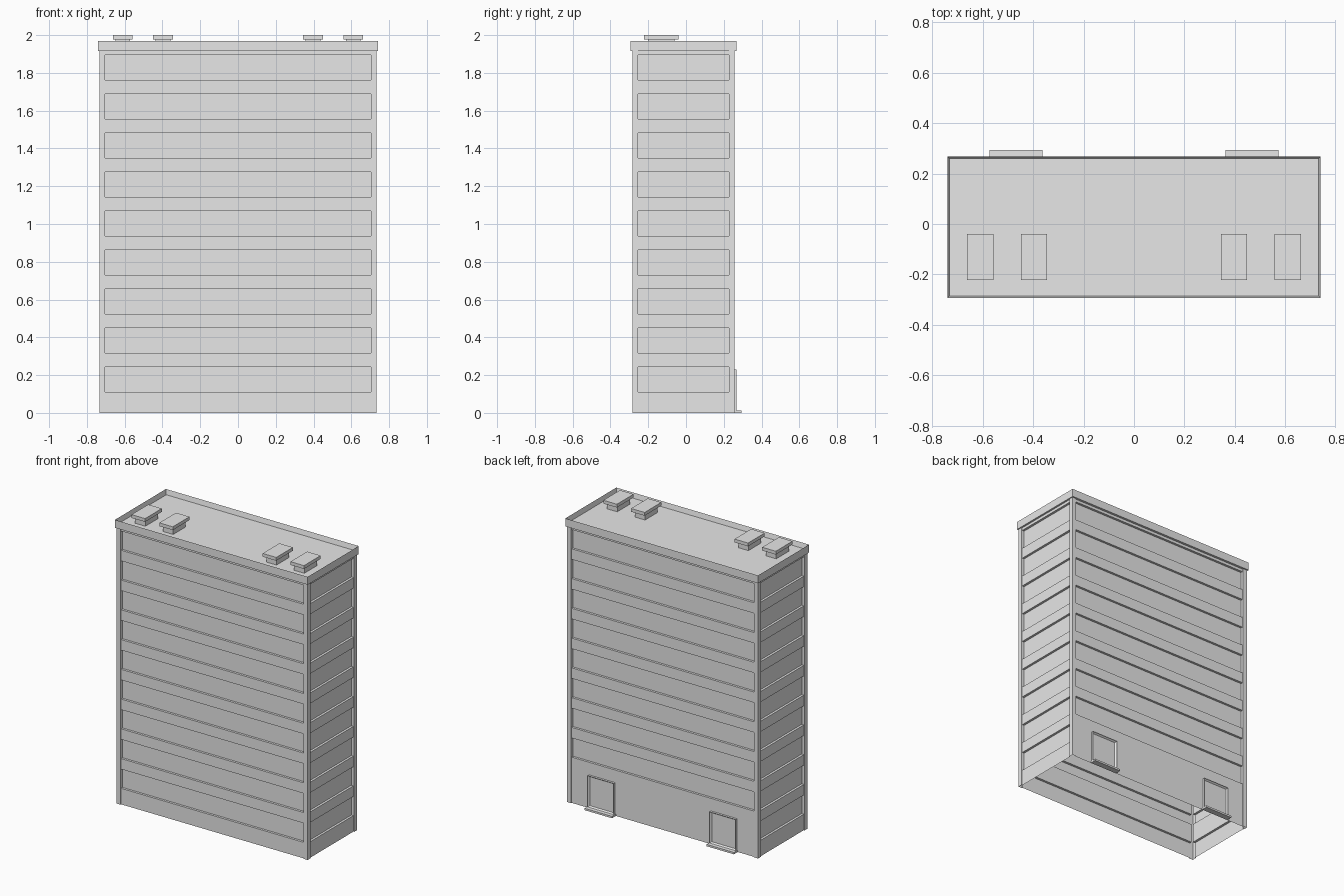
import bpy, bmesh
from mathutils import Vector, Matrix

cube = bpy.data.objects.get("Cube")
if cube:
    bpy.data.objects.remove(cube, do_unlink=True)

# One plain concrete colour
concrete = bpy.data.materials.new("concrete_grey")
concrete.use_nodes = True
GREY = (0.8, 0.8, 0.8, 1)
concrete.diffuse_color = GREY
concrete.node_tree.nodes["Principled BSDF"].inputs["Base Color"].default_value = GREY

# Main dimensions
HX, FRONT, BACK = 0.733, -0.284, 0.257
MID = (FRONT + BACK) / 2
HY = (BACK - FRONT) / 2
WALL_TOP, ROOF_TOP, DECK = 1.915, 1.97, 1.935
POST = 0.03
WALL_IN, PANE_IN = 0.006, 0.022
FLOORS, FIRST_SILL, PITCH, BAND = 9, 0.111, 0.2065, 0.133


def finish(name, bm):
    bmesh.ops.remove_doubles(bm, verts=bm.verts, dist=0.0002)
    bmesh.ops.recalc_face_normals(bm, faces=bm.faces)
    mesh = bpy.data.meshes.new(name)
    bm.to_mesh(mesh)
    bm.free()
    mesh.materials.append(concrete)
    obj = bpy.data.objects.new(name, mesh)
    bpy.context.collection.objects.link(obj)
    return obj


def add_box(bm, x0, x1, y0, y1, z0, z1):
    lo, hi = Vector((x0, y0, z0)), Vector((x1, y1, z1))
    place = Matrix.Translation((lo + hi) / 2) @ Matrix.Diagonal((hi - lo).to_4d())
    return bmesh.ops.create_cube(bm, size=1, matrix=place)["verts"]


def sink_face(bm, direction, rim, depth):
    """Inset the face that looks along direction and push it inwards."""
    bm.normal_update()
    face = max(bm.faces, key=lambda f: f.normal.dot(direction))
    bmesh.ops.inset_region(bm, faces=[face], thickness=rim)
    bmesh.ops.translate(bm, verts=face.verts, vec=-direction * depth)


def build_wall(name, half, out, along, distance, first_floor):
    """Thin wall sheet between two corner posts, with sunken window bands."""
    bm = bmesh.new()
    out, along = Vector(out), Vector(along)
    centre = Vector((0, MID, 0))

    def point(u, depth, z):
        return bm.verts.new(centre + along * u + out * (distance - depth) + Vector((0, 0, z)))

    def quad(*corners):
        bm.faces.new([point(*c) for c in corners])

    inner = half - POST
    profile = [(WALL_IN, 0)]
    for floor in range(first_floor, FLOORS):
        sill = FIRST_SILL + floor * PITCH
        head = sill + BAND
        profile += [(WALL_IN, sill), (PANE_IN, sill), (PANE_IN, head), (WALL_IN, head)]
        # window jambs
        for u in (-inner, inner):
            quad((u, WALL_IN, sill), (u, PANE_IN, sill), (u, PANE_IN, head), (u, WALL_IN, head))
    profile.append((WALL_IN, WALL_TOP))

    # spandrels, sills, panes and heads
    for (d0, z0), (d1, z1) in zip(profile, profile[1:]):
        quad((-inner, d0, z0), (inner, d0, z0), (inner, d1, z1), (-inner, d1, z1))
    # half of each corner post and its reveal
    for s in (-1, 1):
        quad((s * inner, 0, 0), (s * half, 0, 0), (s * half, 0, WALL_TOP), (s * inner, 0, WALL_TOP))
        quad((s * inner, 0, 0), (s * inner, WALL_IN, 0),
             (s * inner, WALL_IN, WALL_TOP), (s * inner, 0, WALL_TOP))
    finish(name, bm)


# Four walls; the back has a plain ground floor
build_wall("front_wall", HX, (0, -1, 0), (1, 0, 0), HY, 0)
build_wall("back_wall", HX, (0, 1, 0), (-1, 0, 0), HY, 1)
build_wall("left_wall", HY, (1, 0, 0), (0, 1, 0), HX, 0)
build_wall("right_wall", HY, (-1, 0, 0), (0, -1, 0), HX, 0)

# Roof slab with raised parapet
bm = bmesh.new()
add_box(bm, -0.74, 0.74, -0.293, 0.267, WALL_TOP, ROOF_TOP)
sink_face(bm, Vector((0, 0, 1)), 0.011, ROOF_TOP - DECK)
finish("roof_parapet", bm)

# Rooftop vents: narrow base under a wider cap
for i, x in enumerate((-0.61, -0.397, 0.397, 0.61)):
    bm = bmesh.new()
    add_box(bm, x - 0.039, x + 0.039, -0.2, -0.062, DECK, 1.977)
    add_box(bm, x - 0.052, x + 0.052, -0.222, -0.039, 1.977, 2.0)
    finish(f"roof_vent_{i + 1}", bm)

# Back entrances: framed door and doorstep
for side, x in (("right", -0.468), ("left", 0.468)):
    bm = bmesh.new()
    add_box(bm, x - 0.1, x + 0.1, BACK - WALL_IN, 0.267, 0.012, 0.23)
    sink_face(bm, Vector((0, 1, 0)), 0.012, 0.012)
    finish(f"{side}_door", bm)
    bm = bmesh.new()
    add_box(bm, x - 0.105, x + 0.105, BACK - WALL_IN, 0.293, 0, 0.013)
    finish(f"{side}_doorstep", bm)
